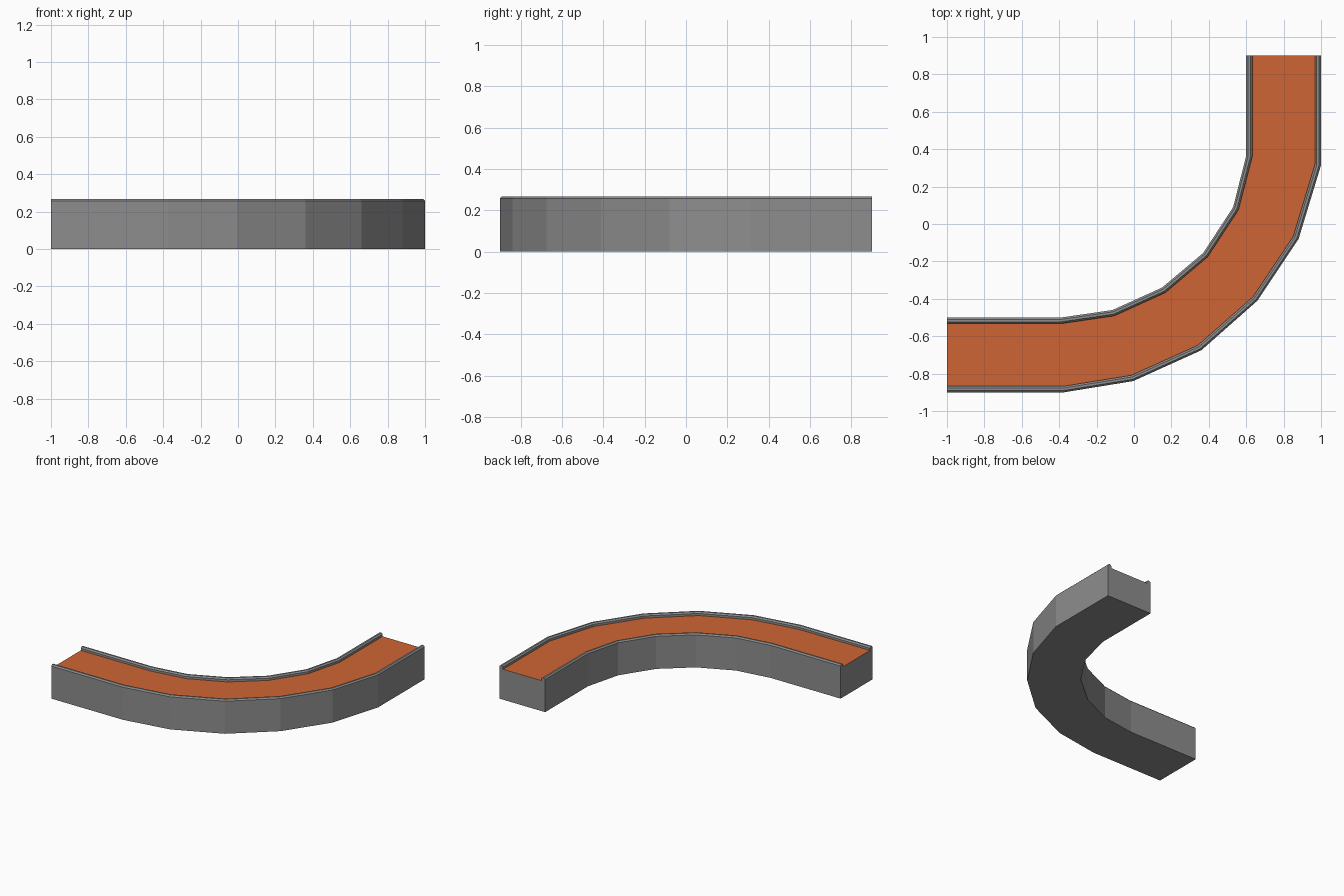
import bpy, bmesh
from mathutils import Vector

if "Cube" in bpy.data.objects:
    bpy.data.objects.remove(bpy.data.objects["Cube"])

# Plan of the bend: matching stations on the outer and inner edges
OUTER = [(-1, -.9), (-.375, -.9), (-.005, -.84), (.36, -.675), (.66, -.41),
         (.88, -.08), (1, .315), (1, .9)]
INNER = [(-1, -.5), (-.39, -.5), (-.115, -.46), (.15, -.34), (.37, -.155),
         (.53, .09), (.6, .365), (.6, .9)]
WIDTH, TOP, LIP, BELT = .4, .267, .257, .24

# Half cross-section of the frame: (distance from the side wall, height)
RAIL = [(0, 0), (0, LIP), (.010, TOP), (.023, TOP), (.033, LIP), (.033, BELT)]


def material(name, color):
    mat = bpy.data.materials.new(name)
    mat.diffuse_color = (*color, 1)
    mat.use_nodes = True
    mat.node_tree.nodes["Principled BSDF"].inputs["Base Color"].default_value = mat.diffuse_color
    return mat


def sweep(name, profile, mat, closed):
    """Carry a profile (fraction across from outer side, height) along the bend."""
    bm = bmesh.new()
    rows = []
    for o, i in zip(OUTER, INNER):
        o, i = Vector(o), Vector(i)
        rows.append([bm.verts.new((*o.lerp(i, d / WIDTH), z)) for d, z in profile])
    n = len(profile)
    # Side walls, lips and underside; the belt covers the floor gap
    skip = n // 2 - 1 if closed else n - 1
    for a, b in zip(rows, rows[1:]):
        for k in range(n):
            if k != skip:
                j = (k + 1) % n
                bm.faces.new((a[k], b[k], b[j], a[j]))
    if closed:
        bm.faces.new(rows[0])
        bm.faces.new(rows[-1][::-1])
    me = bpy.data.meshes.new(name)
    bm.to_mesh(me)
    bm.free()
    me.materials.append(mat)
    ob = bpy.data.objects.new(name, me)
    bpy.context.collection.objects.link(ob)
    return ob


grey = material("frame grey", (.27, .27, .27))
orange = material("belt orange", (.62, .13, .035))

# Frame with a chamfered lip on each side
mirrored = [(WIDTH - d, z) for d, z in reversed(RAIL)]
sweep("conveyor_frame", RAIL + mirrored, grey, True)

# Belt surface between the lips
sweep("belt", [(.033, BELT), (WIDTH - .033, BELT)], orange, False)
